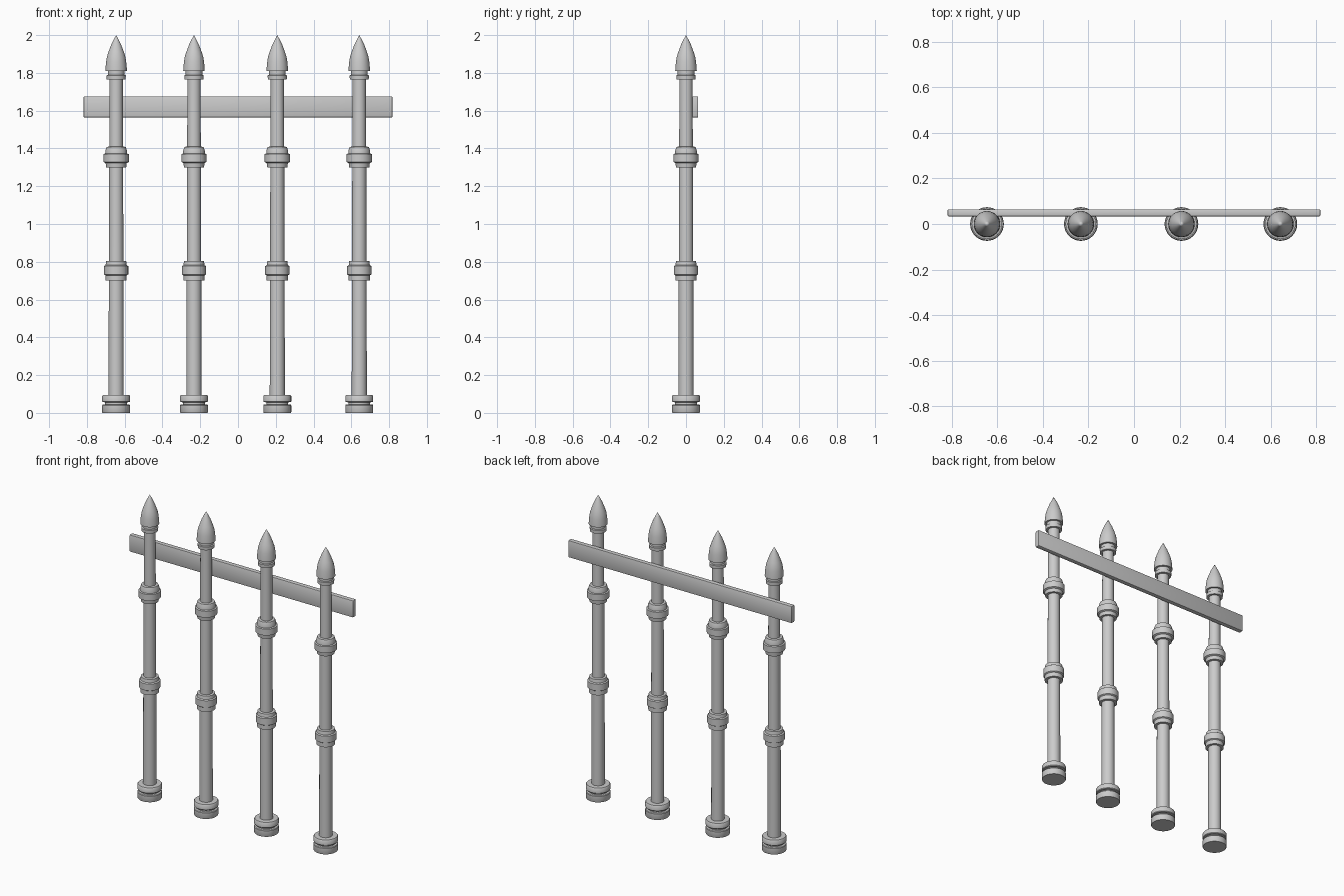
import bpy, bmesh, math

if "Cube" in bpy.data.objects:
    bpy.data.objects.remove(bpy.data.objects["Cube"])

SIDES = 32


def lathe(name, profile, x):
    """Revolve (radius, z) points around a vertical axis standing at x."""
    bm = bmesh.new()
    rings = []
    for r, z in profile:
        if r == 0:
            rings.append([bm.verts.new((0, 0, z))] * SIDES)
        else:
            rings.append([bm.verts.new((r * math.cos(2 * math.pi * i / SIDES),
                                        r * math.sin(2 * math.pi * i / SIDES), z))
                          for i in range(SIDES)])
    for low, high in zip(rings, rings[1:]):
        for i in range(SIDES):
            j = (i + 1) % SIDES
            corners = list(dict.fromkeys((low[i], low[j], high[j], high[i])))
            bm.faces.new(corners)
    bmesh.ops.recalc_face_normals(bm, faces=bm.faces)
    return finish(name, bm, (x, 0, 0))


def finish(name, bm, location):
    mesh = bpy.data.meshes.new(name)
    bm.to_mesh(mesh)
    bm.free()
    obj = bpy.data.objects.new(name, mesh)
    obj.location = location
    bpy.context.collection.objects.link(obj)
    bpy.ops.object.select_all(action='DESELECT')
    obj.select_set(True)
    bpy.context.view_layer.objects.active = obj
    bpy.ops.object.shade_smooth_by_angle(angle=math.radians(35))
    return obj


# Turned post: stepped foot, shaft, two collars, neck ring and spear tip
POST = [
    (0, 0), (0.072, 0), (0.074, 0.004), (0.074, 0.04), (0.071, 0.044),
    (0.058, 0.045), (0.058, 0.056),
    (0.071, 0.057), (0.074, 0.061), (0.074, 0.088), (0.07, 0.094), (0.04, 0.095),
    (0.039, 0.70), (0.056, 0.70), (0.056, 0.728), (0.064, 0.733), (0.064, 0.777),
    (0.056, 0.782), (0.053, 0.803), (0.038, 0.805),
    (0.037, 1.30), (0.053, 1.30), (0.056, 1.323), (0.067, 1.328), (0.067, 1.37),
    (0.058, 1.373), (0.057, 1.39), (0.051, 1.408), (0.036, 1.41),
    (0.035, 1.765), (0.05, 1.765), (0.051, 1.787), (0.044, 1.79), (0.044, 1.81),
    (0.057, 1.81), (0.056, 1.83), (0.053, 1.86), (0.049, 1.885),
    (0.041, 1.91), (0.026, 1.95), (0.011, 1.98), (0, 2.0),
]
for n, x in enumerate((-0.645, -0.233, 0.208, 0.642)):
    lathe(f"fence_post_{n + 1}", POST, x)

# Flat rail running along the back of the posts
bm = bmesh.new()
bmesh.ops.create_cube(bm, size=1)
bmesh.ops.scale(bm, vec=(1.635, 0.031, 0.112), verts=bm.verts)
bmesh.ops.bevel(bm, geom=bm.edges[:], offset=0.005, segments=2, profile=0.5,
                affect='EDGES')
finish("rail", bm, (0, 0.049, 1.62))
